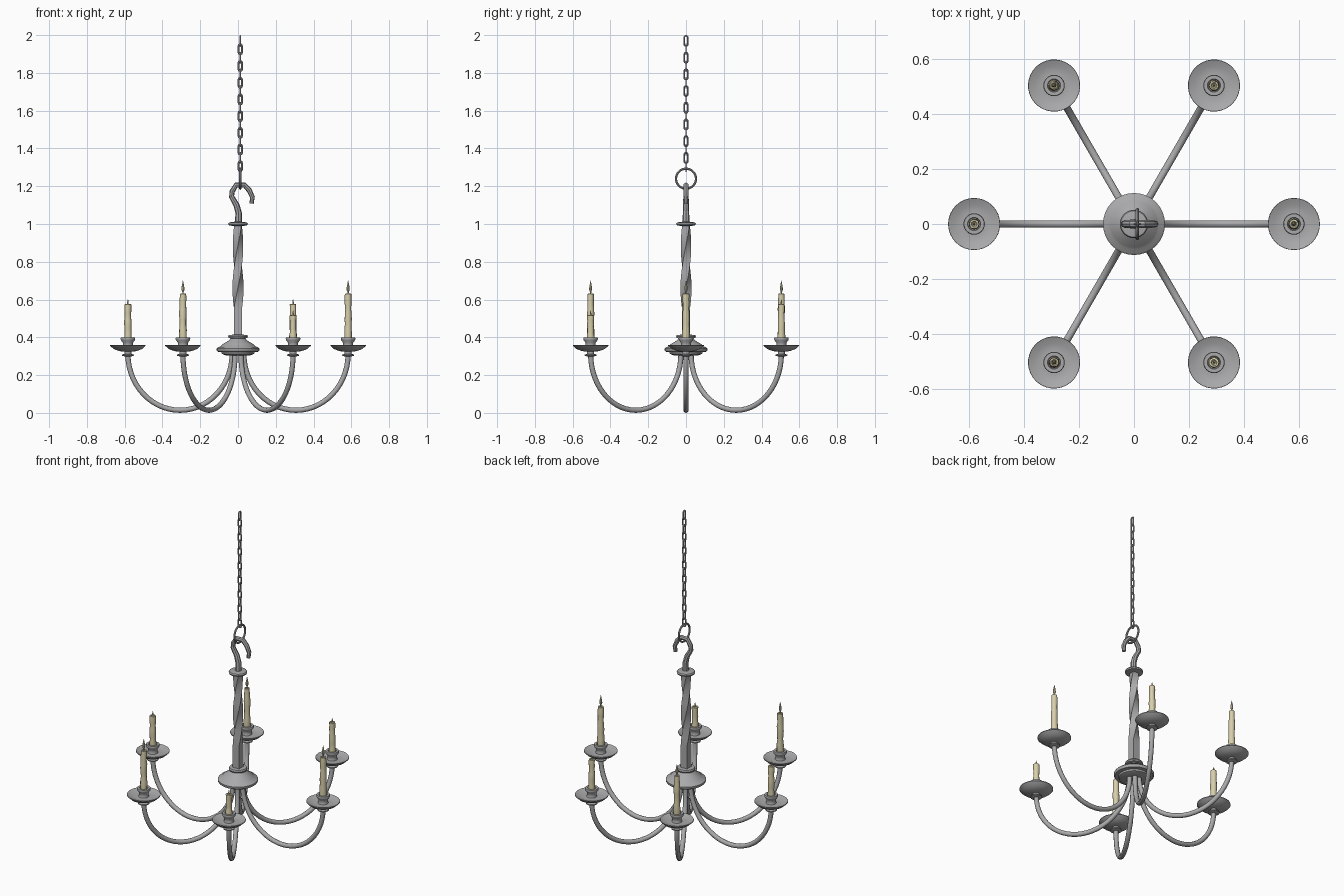
import bpy, bmesh, math, random
from mathutils import Matrix, Vector

if "Cube" in bpy.data.objects:
    bpy.data.objects.remove(bpy.data.objects["Cube"])

random.seed(4)


def material(name, rgb):
    m = bpy.data.materials.new(name)
    m.diffuse_color = (*rgb, 1)
    m.use_nodes = True
    m.node_tree.nodes["Principled BSDF"].inputs["Base Color"].default_value = m.diffuse_color
    return m


IRON = material("grey iron", (0.40, 0.40, 0.41))
WAX = material("cream wax", (0.68, 0.62, 0.40))


def finish(bm, name, mat, matrix=Matrix(), smooth=40):
    bmesh.ops.recalc_face_normals(bm, faces=bm.faces)
    me = bpy.data.meshes.new(name)
    bm.to_mesh(me)
    bm.free()
    me.transform(matrix)
    me.materials.append(mat)
    ob = bpy.data.objects.new(name, me)
    bpy.context.collection.objects.link(ob)
    if smooth:
        bpy.ops.object.select_all(action='DESELECT')
        ob.select_set(True)
        bpy.context.view_layer.objects.active = ob
        bpy.ops.object.shade_smooth_by_angle(angle=math.radians(smooth))
    return ob


def skin(bm, rings, closed=False):
    """Join rings of vertices with quads, capping open ends."""
    n = len(rings[0])
    pairs = list(zip(rings, rings[1:]))
    if closed:
        pairs.append((rings[-1], rings[0]))
    for a, b in pairs:
        for i in range(n):
            j = (i + 1) % n
            bm.faces.new((a[i], a[j], b[j], b[i]))
    if not closed:
        bm.faces.new(rings[0])
        bm.faces.new(rings[-1])


def lathe(name, profile, mat, matrix=Matrix(), sides=32, jitter=0.0, smooth=40):
    """Turn (radius, height) pairs round the z axis."""
    bm = bmesh.new()
    rings = []
    for r, z in profile:
        ring = []
        for i in range(sides):
            a = 2 * math.pi * i / sides
            q = r * (1 + random.uniform(-jitter, jitter))
            ring.append(bm.verts.new((q * math.cos(a), q * math.sin(a), z)))
        rings.append(ring)
    skin(bm, rings)
    return finish(bm, name, mat, matrix, smooth)


def tube(name, path, radii, mat, matrix=Matrix(), sides=10, closed=False, smooth=40):
    """Sweep a circle along a path in the xz plane."""
    bm = bmesh.new()
    rings, n = [], len(path)
    pts = [Vector((x, 0, z)) for x, z in path]
    for k, p in enumerate(pts):
        a = pts[(k - 1) % n] if closed else pts[max(k - 1, 0)]
        b = pts[(k + 1) % n] if closed else pts[min(k + 1, n - 1)]
        t = (b - a).normalized()
        side = Vector((t.z, 0, -t.x))
        r = radii[k] if isinstance(radii, list) else radii
        rings.append([bm.verts.new(p + r * (math.cos(w) * side + math.sin(w) * Vector((0, 1, 0))))
                      for w in (2 * math.pi * i / sides for i in range(sides))])
    skin(bm, rings, closed)
    return finish(bm, name, mat, matrix, smooth)


def move(x, y, z):
    return Matrix.Translation((x, y, z))


# Hub under the stem
lathe("hub", [(0.065, 0.305), (0.085, 0.312), (0.088, 0.322), (0.108, 0.324), (0.113, 0.331),
              (0.113, 0.340), (0.106, 0.348), (0.092, 0.352), (0.085, 0.362), (0.050, 0.382),
              (0.038, 0.394), (0.050, 0.397), (0.052, 0.405), (0.048, 0.413), (0.025, 0.414)], IRON)

# Twisted square stem
bm = bmesh.new()
rings = []
for k in range(25):
    f = k / 24
    twist = math.radians(180) * max(0, (f - 0.25) / 0.75)
    r = 0.031 - 0.004 * f
    rings.append([bm.verts.new((r * math.cos(a), r * math.sin(a), 0.405 + 0.595 * f))
                  for a in (math.pi / 4 + twist + i * math.pi / 2 for i in range(4))])
skin(bm, rings)
finish(bm, "stem", IRON)

# Collar on top of the stem
lathe("stem_collar", [(0.03, 0.990), (0.050, 0.994), (0.052, 1.001), (0.048, 1.008), (0.02, 1.012)], IRON)

# Hook
tube("hook", [(0.002, 1.0), (0.003, 1.06), (-0.008, 1.10), (-0.034, 1.145), (-0.031, 1.172),
              (-0.010, 1.206), (0.035, 1.206), (0.060, 1.178), (0.076, 1.142), (0.072, 1.108)],
     [0.018, 0.017, 0.016, 0.014, 0.014, 0.014, 0.014, 0.014, 0.013, 0.011], IRON, sides=8)

# Ring and chain, links alternating in direction
quarter = Matrix.Rotation(math.pi / 2, 4, 'Z')
circle = [2 * math.pi * i / 28 for i in range(28)]
tube("hanging_ring", [(0.053 * math.cos(a), 0.053 * math.sin(a)) for a in circle], 0.006, IRON,
     move(0.012, 0, 1.24) @ quarter, sides=8, closed=True)
link = []
for i in range(14):
    a = 2 * math.pi * (i + 0.5) / 14
    link.append((0.0095 * math.cos(a), 0.0095 * math.sin(a) + math.copysign(0.0175, math.sin(a))))
for k in range(16):
    turn = Matrix() if k % 2 else quarter
    tube("chain_link", link, 0.0042, IRON, move(0.012, 0, 1.969 - 0.0442 * k) @ turn,
         sides=6, closed=True)

# Six arms, each with a drip pan, cup and candle of its own height
RADIUS = 0.583
pan = [(0.014, 0.298), (0.032, 0.303), (0.032, 0.309), (0.019, 0.312), (0.019, 0.324), (0.045, 0.327),
       (0.075, 0.338), (0.095, 0.356), (0.094, 0.360), (0.070, 0.350), (0.040, 0.345), (0.027, 0.348)]
cup = [(0.030, 0.345), (0.026, 0.358), (0.027, 0.372), (0.037, 0.385), (0.039, 0.393),
       (0.037, 0.400), (0.024, 0.400), (0.022, 0.392)]
arc = [(0.307 - 0.276 * math.cos(math.pi * i / 28), 0.312 - 0.298 * math.sin(math.pi * i / 28))
       for i in range(29)]
tops = [0.63, 0.575, 0.63, 0.575, 0.63, 0.515]
for k, top in enumerate(tops):
    spin = Matrix.Rotation(k * math.pi / 3, 4, 'Z')
    place = spin @ move(RADIUS, 0, 0)
    tube("arm", arc, 0.0138, IRON, spin)
    lathe("drip_pan", pan, IRON, place)
    lathe("candle_cup", cup, IRON, place, sides=24)
    # Wavy, dripped wax with a dished top
    body = [(0.0195 - 0.003 * i / 9 + random.uniform(-0.0015, 0.0015), 0.385 + (top - 0.385) * i / 9)
            for i in range(10)]
    lathe("candle", body + [(0.011, top + 0.002), (0.007, top - 0.004)], WAX, place, 12, 0.07, 50)
    # Flame on the tall candles, bare wick on the burnt ones
    if top > 0.6:
        tip = [(0.003, 0), (0.004, 0.012), (0.0085, 0.022), (0.0075, 0.036), (0.004, 0.054), (0.001, 0.07)]
    else:
        tip = [(0.004, -0.004), (0.004, 0.012), (0.001, 0.026)]
    lathe("candle_tip", [(r, top + z) for r, z in tip], WAX, place, 8)
